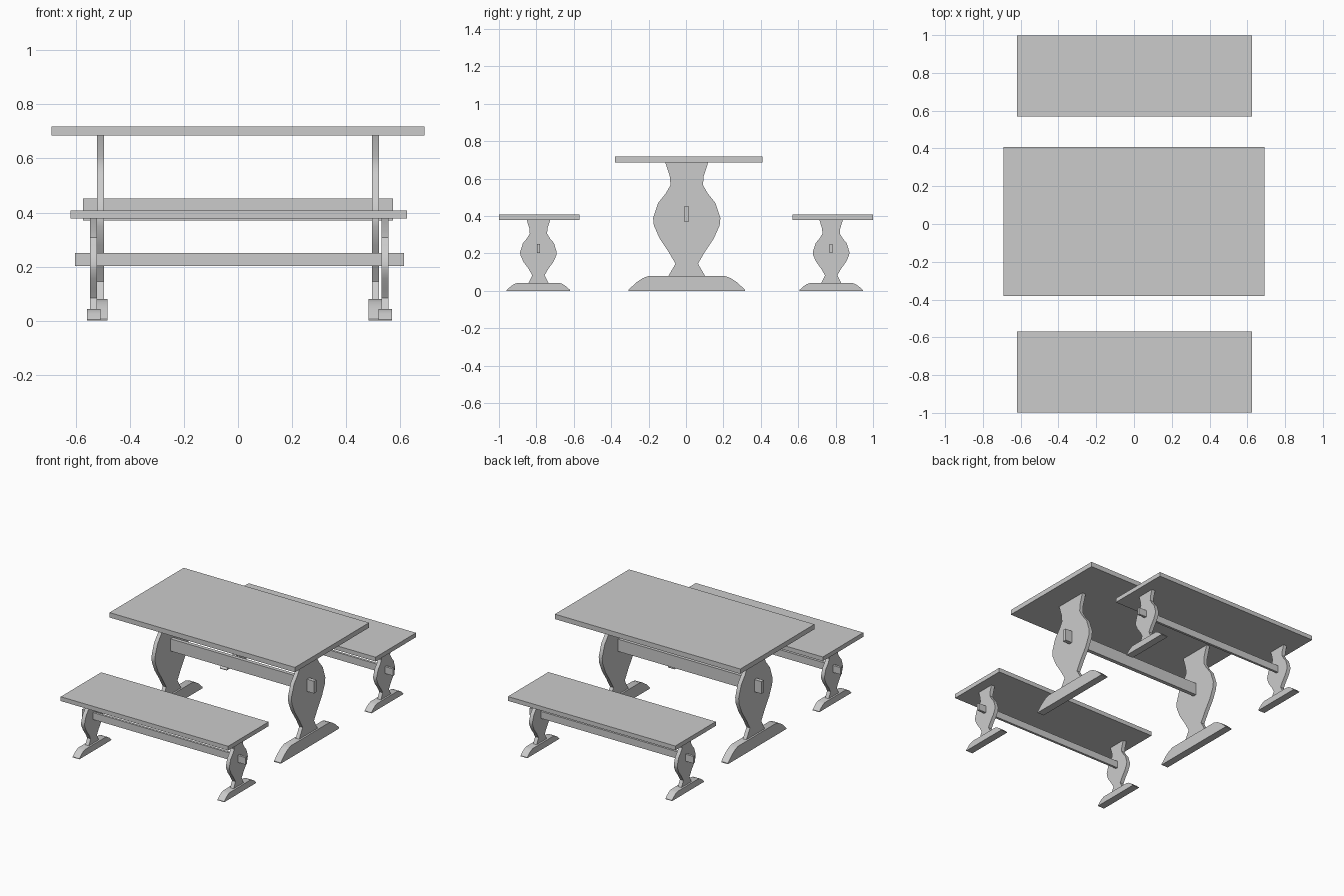
import bpy, bmesh, math

if "Cube" in bpy.data.objects:
    bpy.data.objects.remove(bpy.data.objects["Cube"])

grey = bpy.data.materials.new("plain_grey")
grey.diffuse_color = (0.6, 0.6, 0.6, 1)
grey.use_nodes = True
grey.node_tree.nodes["Principled BSDF"].inputs["Base Color"].default_value = grey.diffuse_color


def finish(name, bm):
    bmesh.ops.recalc_face_normals(bm, faces=bm.faces)
    me = bpy.data.meshes.new(name)
    bm.to_mesh(me)
    bm.free()
    me.materials.append(grey)
    ob = bpy.data.objects.new(name, me)
    bpy.context.collection.objects.link(ob)
    return ob


def box(name, x0, x1, y0, y1, z0, z1):
    bm = bmesh.new()
    bmesh.ops.create_cube(bm, size=1)
    for v in bm.verts:
        v.co = ((x0 + x1) / 2 + v.co.x * (x1 - x0),
                (y0 + y1) / 2 + v.co.y * (y1 - y0),
                (z0 + z1) / 2 + v.co.z * (z1 - z0))
    return finish(name, bm)


def board(name, half, yc, x0, x1):
    """Symmetric (half width, height) outline, extruded along x."""
    outline = [(yc + w, z) for w, z in half] + [(yc - w, z) for w, z in reversed(half)]
    bm = bmesh.new()
    face = bm.faces.new([bm.verts.new((x0, y, z)) for y, z in outline])
    ext = bmesh.ops.extrude_face_region(bm, geom=[face])
    for v in ext["geom"]:
        if isinstance(v, bmesh.types.BMVert):
            v.co.x = x1
    ob = finish(name, bm)
    bpy.context.view_layer.objects.active = ob
    ob.select_set(True)
    bpy.ops.object.shade_smooth_by_angle(angle=math.radians(35))
    ob.select_set(False)


# Curved outlines from bottom to top
table_leg = [(.098, .08), (.06, .145), (.098, .21), (.145, .28), (.176, .35), (.18, .39),
             (.153, .47), (.113, .52), (.087, .565), (.09, .61), (.114, .685)]
table_foot = [(.311, 0), (.311, .006), (.27, .045), (.235, .068), (.203, .08)]
bench_leg = [(.053, .043), (.033, .083), (.053, .118), (.08, .155), (.096, .19), (.098, .207),
             (.083, .255), (.062, .28), (.046, .307), (.049, .335), (.063, .38)]
bench_foot = [(.17, 0), (.17, .004), (.147, .025), (.128, .037), (.11, .043)]

# Table
box("table_top", -.69, .69, -.38, .408, .685, .718)
box("table_beam", -.573, .573, -.01, .016, .37, .452)
for side, s in (("left", -1), ("right", 1)):
    board(side + "_table_leg", table_leg, .004, s * .508 - .013, s * .508 + .013)
    board(side + "_table_foot", table_foot, .004, s * .508 - .025, s * .508 + .025)

# Benches
for place, yt, yl in (("front", -.784, -.789), ("back", .784, .776)):
    box(place + "_bench_seat", -.62, .626, yt - .215, yt + .215, .378, .407)
    box(place + "_bench_beam", -.603, .615, yl - .008, yl + .008, .203, .25)
    for side, s in (("left", -1), ("right", 1)):
        xc = .005 + s * .539
        board(f"{place}_{side}_bench_leg", bench_leg, yl, xc - .013, xc + .013)
        board(f"{place}_{side}_bench_foot", bench_foot, yl, xc - .025, xc + .025)
